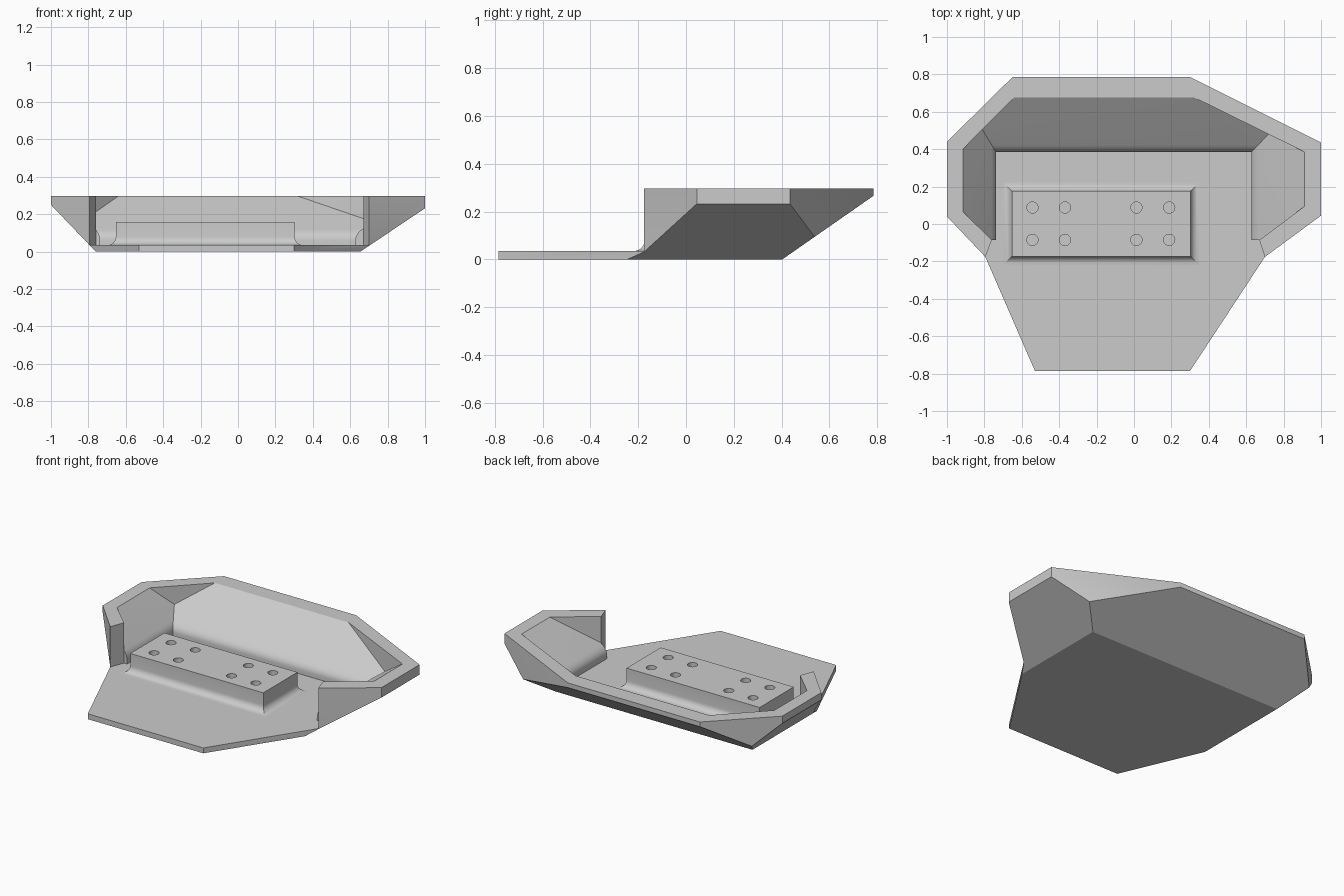
import bpy, bmesh, math
from mathutils import Vector

if "Cube" in bpy.data.objects:
    bpy.data.objects.remove(bpy.data.objects["Cube"], do_unlink=True)

grey = bpy.data.materials.new("plain_grey")
grey.use_nodes = True
grey.diffuse_color = (0.6, 0.6, 0.6, 1)
grey.node_tree.nodes["Principled BSDF"].inputs["Base Color"].default_value = (0.6, 0.6, 0.6, 1)

FLOOR, STEP, RIM = 0.035, 0.094, 0.297
OVER = RIM + 0.1


def prism(bm, outline, z0, z1):
    """Extrude an outline straight up."""
    face = bm.faces.new([bm.verts.new((x, y, z0)) for x, y in outline])
    up = bmesh.ops.extrude_face_region(bm, geom=[face])["geom"]
    bmesh.ops.translate(bm, vec=(0, 0, z1 - z0),
                        verts=[v for v in up if isinstance(v, bmesh.types.BMVert)])


def slope_cut(bm, point, normal):
    """Slice off everything beyond a plane and cap the cut."""
    cut = bmesh.ops.bisect_plane(bm, geom=bm.verts[:] + bm.edges[:] + bm.faces[:], dist=1e-5,
                                 plane_co=point, plane_no=Vector(normal).normalized(),
                                 clear_outer=True)["geom_cut"]
    bmesh.ops.contextual_create(bm, geom=[e for e in cut if isinstance(e, bmesh.types.BMEdge)])


def stack(bm, rings):
    """Join stacked rectangles (x0, x1, y0, y1, z) into a closed solid."""
    loops = [[bm.verts.new((x, y, z)) for x, y in ((x0, y0), (x1, y0), (x1, y1), (x0, y1))]
             for x0, x1, y0, y1, z in rings]
    for low, high in zip(loops, loops[1:]):
        for i in range(4):
            j = (i + 1) % 4
            bm.faces.new((low[i], low[j], high[j], high[i]))
    bm.faces.new(loops[0])
    bm.faces.new(loops[-1])


def finish(bm, name, helper=False):
    bmesh.ops.recalc_face_normals(bm, faces=bm.faces[:])
    mesh = bpy.data.meshes.new(name)
    bm.to_mesh(mesh)
    bm.free()
    mesh.materials.append(grey)
    obj = bpy.data.objects.new(name, mesh)
    bpy.context.collection.objects.link(obj)
    obj.hide_render = helper
    return obj


def activate(obj):
    bpy.ops.object.select_all(action="DESELECT")
    obj.select_set(True)
    bpy.context.view_layer.objects.active = obj


def combine(obj, cutter, operation="DIFFERENCE"):
    mod = obj.modifiers.new("combine", "BOOLEAN")
    mod.operation = operation
    mod.solver = "EXACT"
    mod.object = cutter
    activate(obj)
    bpy.ops.object.modifier_apply(modifier=mod.name)
    bpy.data.objects.remove(cutter, do_unlink=True)


def smooth(obj):
    activate(obj)
    bpy.ops.object.shade_smooth_by_angle(angle=math.radians(30))


# Tray body: outline with sides leaning outwards
bm = bmesh.new()
prism(bm, [(-0.65, 0.785), (0.3, 0.785), (1, 0.435), (1, 0.045), (0.7, -0.176),
           (0.3, -0.785), (-0.53, -0.785), (-0.795, -0.176), (-1, 0.04), (-1, 0.44)], 0, RIM)
slope_cut(bm, (-0.76, 0, 0), (-0.25, 0, -0.24))
slope_cut(bm, (0.654, 0, 0), (0.235, 0, -0.35))
slope_cut(bm, (0, 0.403, 0), (0, 0.265, -0.38))
tray = finish(bm, "tray_body")

# Hollow: upright step at the floor, rounded over into slopes that reach the rim
bm = bmesh.new()
prism(bm, [(-0.64, 0.677), (0.32, 0.677), (0.912, 0.385), (0.912, 0.095), (0.6, -0.139),
           (-0.7, -0.143), (-0.915, 0.065), (-0.915, 0.4)], FLOOR - 0.01, OVER)
hollow = finish(bm, "hollow_cutter", True)
ROUND, DROP = 0.13, 0.035
profile = [(0, FLOOR)]
for i in range(7):
    u = i / 6
    profile.append((ROUND * u * u,
                    STEP - DROP * (1 - u) ** 2 + (RIM - STEP) * ROUND * u * u))
profile.append((1.2, STEP + (RIM - STEP) * 1.2))
bm = bmesh.new()
stack(bm, [(-0.738 - 0.177 * t, 0.627 + 0.285 * t, -0.25, 0.385 + 0.292 * t, z)
           for t, z in profile])
combine(hollow, finish(bm, "slope_cutter", True), "INTERSECT")
combine(tray, hollow)

# Open front apron
bm = bmesh.new()
prism(bm, [(0.67, -0.085), (-0.76, -0.085), (-0.795, -0.176), (-1.1, -0.177),
           (-1.1, -0.9), (1.1, -0.9), (1.1, -0.177), (0.7, -0.176)], FLOOR, OVER)
combine(tray, finish(bm, "front_cutter", True))
smooth(tray)

# Raised mounting block with a concave flare round its foot
FLARE, TOP = 0.045, 0.16
rings = [(FLARE, FLOOR - 0.015)]
for i in range(7):
    a = math.pi / 2 * i / 6
    rings.append((FLARE * (1 - math.sin(a)), FLOOR + FLARE * (1 - math.cos(a))))
rings.append((0, TOP))
bm = bmesh.new()
stack(bm, [(-0.653 - out, 0.303 + out, -0.173 - out, 0.177 + out, z) for out, z in rings])
block = finish(bm, "mounting_block")

# Screw holes
bm = bmesh.new()
for x in (-0.543, -0.369, 0.013, 0.188):
    for y in (-0.085, 0.088):
        hole = bmesh.ops.create_cone(bm, cap_ends=True, segments=32, radius1=0.03,
                                     radius2=0.03, depth=0.2)
        bmesh.ops.translate(bm, verts=hole["verts"], vec=(x, y, FLOOR + 0.105))
combine(block, finish(bm, "hole_cutter", True))
smooth(block)
